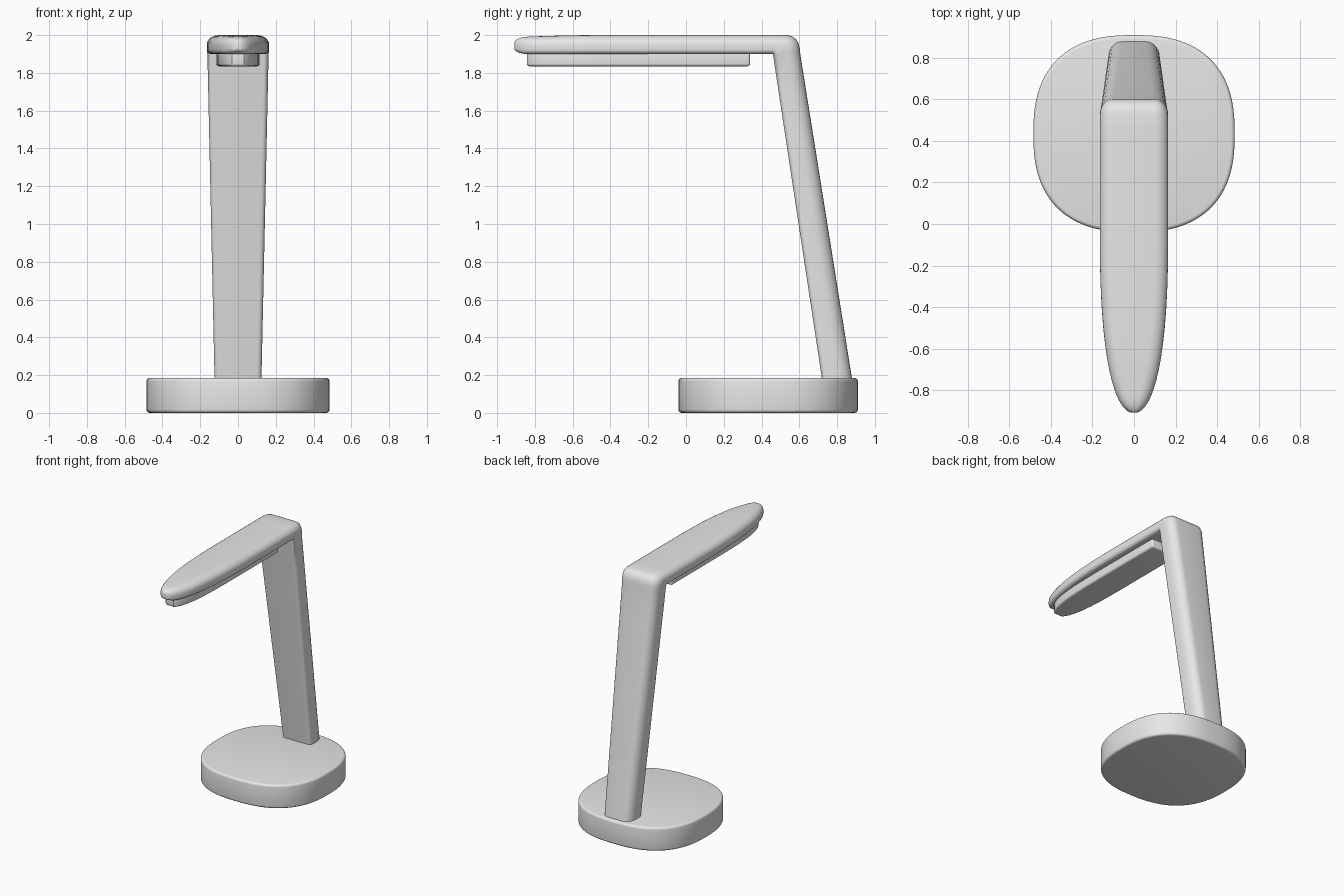
import bpy, bmesh, math

if "Cube" in bpy.data.objects:
    bpy.data.objects.remove(bpy.data.objects["Cube"])

grey = bpy.data.materials.new("light grey")
grey.diffuse_color = (0.8, 0.8, 0.8, 1)
grey.use_nodes = True
grey.node_tree.nodes["Principled BSDF"].inputs["Base Color"].default_value = grey.diffuse_color


def finish(bm, name, angle=35, bevel=0.0):
    bmesh.ops.remove_doubles(bm, verts=bm.verts, dist=0.0004)
    bmesh.ops.recalc_face_normals(bm, faces=bm.faces)
    me = bpy.data.meshes.new(name)
    bm.to_mesh(me)
    bm.free()
    ob = bpy.data.objects.new(name, me)
    bpy.context.collection.objects.link(ob)
    me.materials.append(grey)
    bpy.ops.object.select_all(action='DESELECT')
    ob.select_set(True)
    bpy.context.view_layer.objects.active = ob
    if bevel:
        b = ob.modifiers.new("bevel", 'BEVEL')
        b.width, b.segments = bevel, 4
        b.limit_method, b.angle_limit = 'ANGLE', math.radians(50)
        bpy.ops.object.modifier_apply(modifier="bevel")
    bpy.ops.object.shade_smooth_by_angle(angle=math.radians(angle))
    return ob


def loft(bm, rings):
    rows = [[bm.verts.new(p) for p in r] for r in rings]
    n = len(rows[0])
    for a, b in zip(rows, rows[1:]):
        for i in range(n):
            j = (i + 1) % n
            bm.faces.new((a[i], a[j], b[j], b[i]))
    bm.faces.new(rows[0][::-1])
    bm.faces.new(rows[-1])


def slab(outline, z0, z1, name, bevel):
    bm = bmesh.new()
    loft(bm, [[(x, y, z) for x, y in outline] for z in (z0, z1)])
    return finish(bm, name, bevel=bevel)


# Base: squircle disc
def spow(v, e):
    return math.copysign(abs(v) ** e, v)


N = 96
base = []
for i in range(N):
    a = 2 * math.pi * i / N
    base.append((0.485 * spow(math.cos(a), 0.8),
                 0.435 + 0.475 * spow(math.sin(a), 0.8)))
slab(base, 0.0, 0.185, "base", 0.018)


# Arm: one rounded section swept up the post, round the elbow and along the head
def section(inner, outer, w):
    (y0, z0), (y1, z1) = inner, outer
    t = math.hypot(y1 - y0, z1 - z0)
    dy, dz = (y1 - y0) / t, (z1 - z0) / t
    half = []
    rb, rx, rt = min(0.025, w * 0.5), min(0.065, w * 0.7), t * 0.5
    for k in range(7):
        a = math.pi / 2 * k / 6
        half.append((w - rb + rb * math.sin(a), rb - rb * math.cos(a)))
    for k in range(7):
        a = math.pi / 2 * k / 6
        half.append((w - rx + rx * math.cos(a), t - rt + rt * math.sin(a)))
    pts = half + [(-x, v) for x, v in reversed(half)]
    return [(x, y0 + dy * v, z0 + dz * v) for x, v in pts]


rings = []
for k in range(9):
    f = k / 8
    rings.append(section((0.735 - 0.275 * f, 0.08 + 1.82 * f),
                         (0.895 - 0.29 * f, 0.08 + 1.82 * f), 0.122 + 0.04 * f))
for y, z in [(0.602, 1.93), (0.596, 1.955), (0.583, 1.978), (0.562, 1.993), (0.535, 2.0)]:
    rings.append(section((0.46, 1.9), (y, z), 0.164))
for y in (0.46, 0.3, 0.15, 0, -0.1, -0.2, -0.3, -0.4, -0.5, -0.58, -0.65, -0.7,
          -0.75, -0.79, -0.82, -0.845, -0.865, -0.88, -0.892, -0.9, -0.906, -0.909):
    t = max(0.0, -y / 0.91)
    w = 0.165 * (1 - t ** 2.6) ** 0.455
    e = max(0.0, (-y - 0.84) / 0.07)
    drop = 0.012 * max(0.0, (t - 0.5) / 0.5) ** 2
    pinch = 0.03 * (1 - math.sqrt(max(0.0, 1 - e * e)))
    rings.append(section((y, 1.9 + pinch), (y, 2.0 - drop - pinch), w))
bm = bmesh.new()
loft(bm, rings)
finish(bm, "arm_and_head", angle=40)

# Light panel under the head
side = []
for y in (0.34, 0.1, -0.1, -0.25, -0.4, -0.5, -0.6, -0.68, -0.75, -0.8, -0.83, -0.842):
    t = max(0.0, -y / 0.85)
    side.append((0.115 * (1 - t ** 4.5) ** 0.4, y))
panel = side + [(-x, y) for x, y in reversed(side)]
slab(panel, 1.835, 1.91, "light_panel", 0.014)
